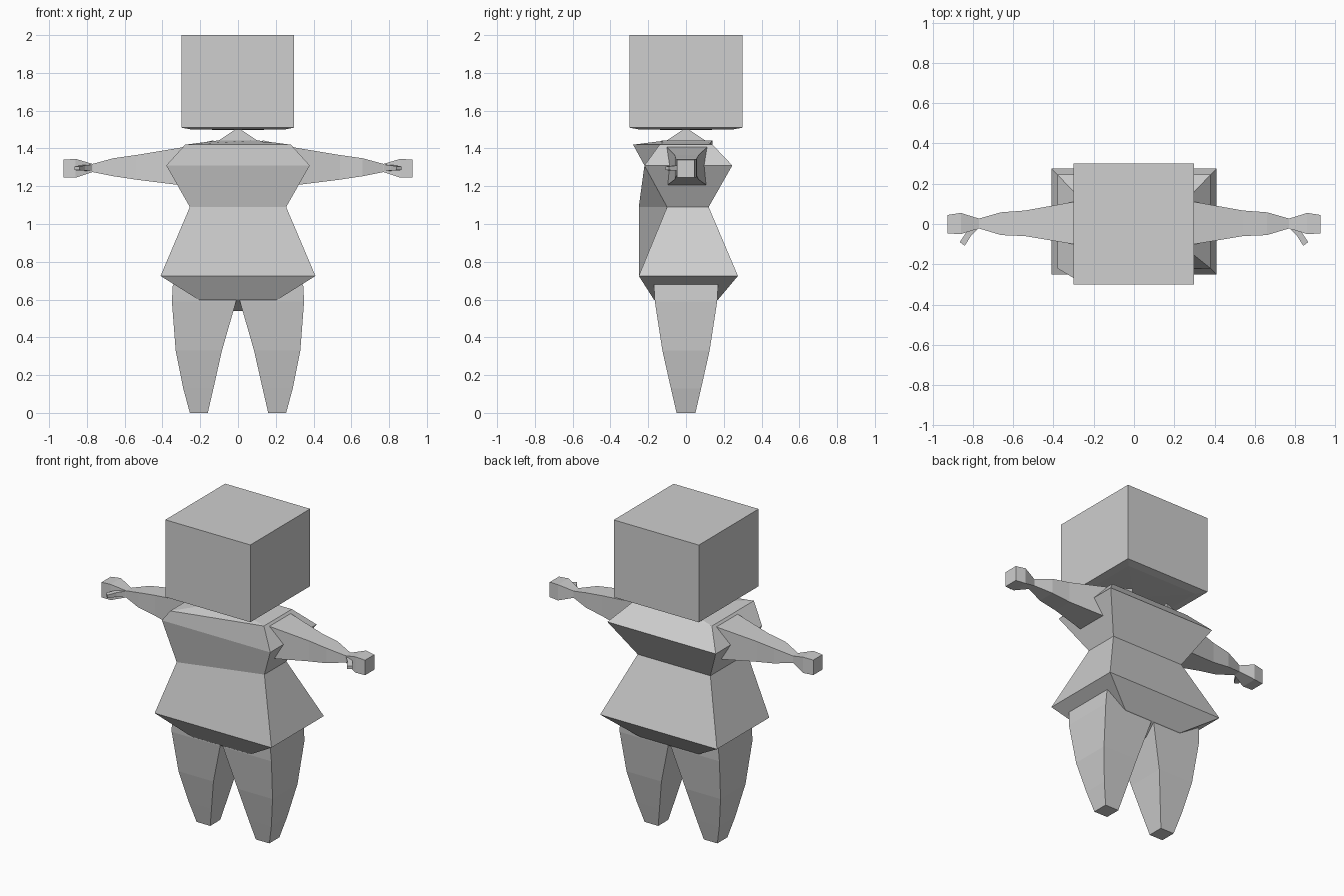
import bpy, bmesh

if "Cube" in bpy.data.objects:
    bpy.data.objects.remove(bpy.data.objects["Cube"])

mat = bpy.data.materials.new("plain_grey")
mat.diffuse_color = (0.62, 0.62, 0.62, 1)
mat.use_nodes = True
mat.node_tree.nodes["Principled BSDF"].inputs["Base Color"].default_value = mat.diffuse_color


def loft(name, rings):
    """Skin a list of four-cornered rings and cap both ends."""
    bm = bmesh.new()
    loops = [[bm.verts.new(p) for p in ring] for ring in rings]
    for a, b in zip(loops, loops[1:]):
        for i in range(4):
            j = (i + 1) % 4
            bm.faces.new((a[i], a[j], b[j], b[i]))
    bm.faces.new(loops[0])
    bm.faces.new(loops[-1])
    bmesh.ops.recalc_face_normals(bm, faces=bm.faces)
    me = bpy.data.meshes.new(name)
    bm.to_mesh(me)
    bm.free()
    me.materials.append(mat)
    ob = bpy.data.objects.new(name, me)
    bpy.context.collection.objects.link(ob)
    return ob


def flat(z, x0, x1, y0, y1, left_front=None):
    """Horizontal ring; the left front corner may sit at its own depth."""
    lf = y0 if left_front is None else left_front
    return [(x0, lf, z), (x1, y0, z), (x1, y1, z), (x0, y1, z)]


def upright(x, y0, y1, z0, z1):
    """Ring across the arm."""
    return [(x, y0, z0), (x, y1, z0), (x, y1, z1), (x, y0, z1)]


# Head with a slightly dished underside
loft("head", [
    flat(1.497, -.03, .03, -.03, .03),
    flat(1.501, -.25, .25, -.25, .25),
    flat(1.51, -.30, .297, -.30, .30),
    flat(2.0, -.30, .297, -.30, .30),
])

# Torso, waist, skirt and neck; the left front corner leans forward
loft("torso", [
    flat(.54, -.05, .05, -.08, .08),
    flat(.60, -.21, .21, -.17, .17),
    flat(.725, -.41, .41, -.25, .275),
    flat(1.09, -.255, .255, -.10, .12, -.25),
    flat(1.31, -.38, .38, -.22, .245),
    flat(1.42, -.28, .28, -.14, .14, -.28),
    flat(1.443, -.10, .10, -.10, .10),
    flat(1.50, -.015, .015, -.015, .015),
])

# Limbs on both sides: (height, inner x, outer x, half depth)
LEG = [(0, .16, .255, .05), (.13, .13, .29, .08), (.33, .085, .33, .125),
       (.59, .01, .35, .165), (.68, .01, .345, .17)]
# (x, front y, back y, bottom z, top z)
ARM = [(.13, -.13, .14, 1.19, 1.443), (.30, -.10, .11, 1.205, 1.405),
       (.54, -.06, .067, 1.235, 1.36), (.66, -.055, .058, 1.253, 1.348),
       (.77, -.022, .027, 1.275, 1.318), (.86, -.05, .055, 1.245, 1.345),
       (.925, -.047, .045, 1.245, 1.34)]
ARM[2] = (.54, -.06, .067, 1.235, 1.365)

for s, side in ((-1, "left"), (1, "right")):
    loft(side + "_leg", [flat(z, s * a, s * b, -d, d) for z, a, b, d in LEG])
    loft(side + "_arm", [upright(s * x, *r) for x, *r in ARM])
    # Thumb angled forward and outward from the wrist
    loft(side + "_thumb", [
        [(s * .77, -.02, z0), (s * .81, -.01, z0),
         (s * .81, -.01, z1), (s * .77, -.02, z1)]
        for z0, z1 in ((1.28, 1.315),)
    ] + [
        [(s * .81, -.06, 1.283), (s * .835, -.045, 1.283),
         (s * .835, -.045, 1.31), (s * .81, -.06, 1.31)],
        [(s * .84, -.108, 1.285), (s * .865, -.09, 1.285),
         (s * .865, -.09, 1.305), (s * .84, -.108, 1.305)],
    ])
